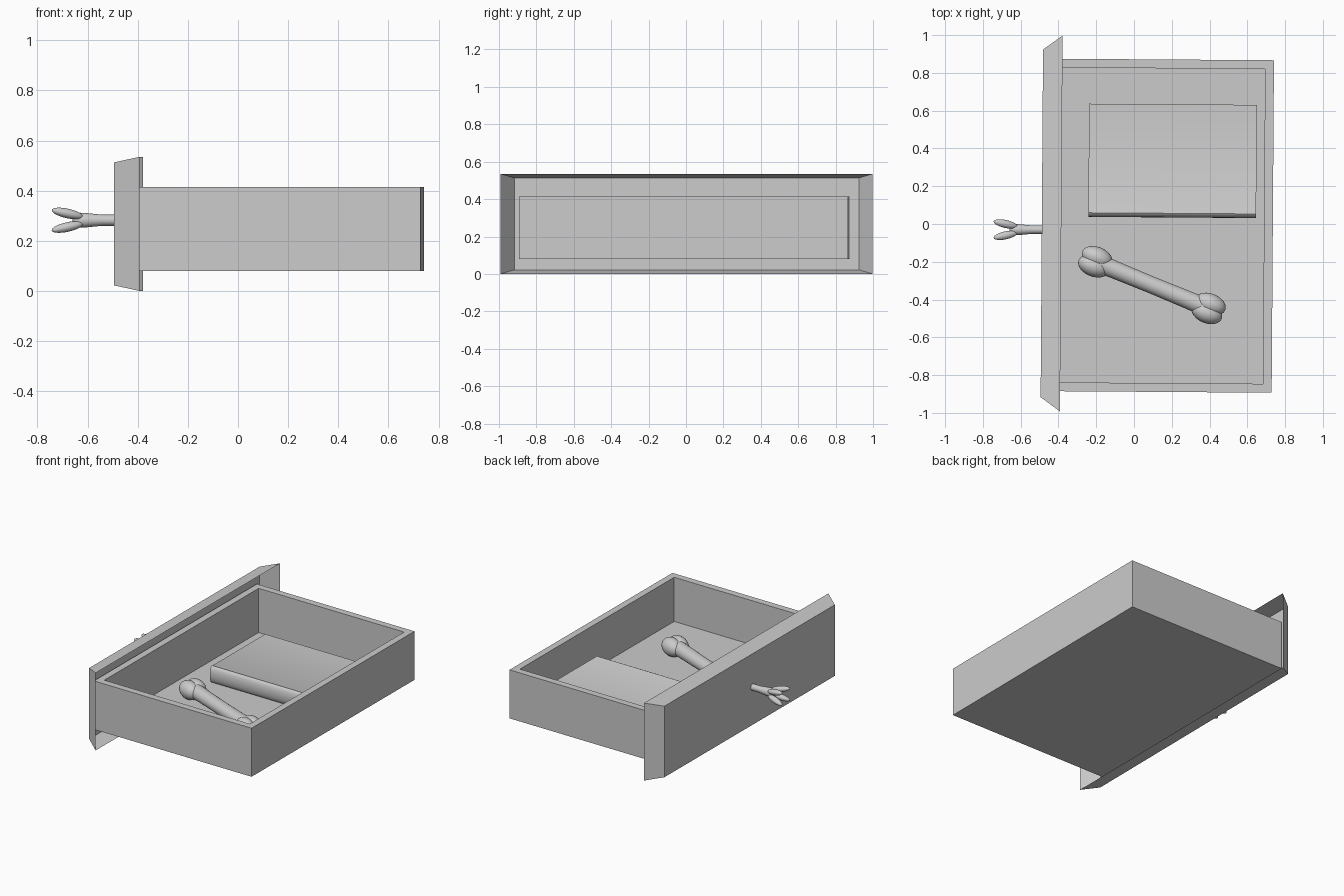
import bpy, bmesh, math
from mathutils import Vector, Matrix

cube = bpy.data.objects.get("Cube")
if cube:
    bpy.data.objects.remove(cube, do_unlink=True)

grey = bpy.data.materials.new("plain_grey")
grey.use_nodes = True
grey.diffuse_color = (0.6, 0.6, 0.6, 1)
grey.node_tree.nodes["Principled BSDF"].inputs["Base Color"].default_value = (0.6, 0.6, 0.6, 1)

TILT = Matrix.Rotation(-0.007, 4, 'Z')  # the whole drawer sits slightly turned
FLOOR = 0.11


def finish(name, bm, smooth=None, tilt=True):
    if tilt:
        bm.transform(TILT)
    mesh = bpy.data.meshes.new(name)
    bm.to_mesh(mesh)
    bm.free()
    mesh.materials.append(grey)
    obj = bpy.data.objects.new(name, mesh)
    bpy.context.collection.objects.link(obj)
    if smooth:
        bpy.ops.object.select_all(action='DESELECT')
        obj.select_set(True)
        bpy.context.view_layer.objects.active = obj
        bpy.ops.object.shade_smooth_by_angle(angle=math.radians(smooth))
    return obj


def box(bm, lo, hi):
    lo, hi = Vector(lo), Vector(hi)
    m = Matrix.Translation((lo + hi) / 2) @ Matrix.Diagonal((*(hi - lo), 1))
    return bmesh.ops.create_cube(bm, size=1, matrix=m)["verts"]


def face_towards(bm, axis):
    return max(bm.faces, key=lambda f: f.normal.dot(Vector(axis)))


def ellipsoid(bm, centre, radii, turn):
    m = Matrix.Translation(centre) @ turn @ Matrix.Diagonal((*radii, 1))
    bmesh.ops.create_uvsphere(bm, u_segments=24, v_segments=14, radius=1, matrix=m)


def lathe(bm, profile, matrix, sides=24):
    # profile holds (distance along local x, radius)
    rings = []
    for d, r in profile:
        angles = [2 * math.pi * i / sides for i in range(sides)]
        rings.append([bm.verts.new(matrix @ Vector((d, r * math.cos(a), r * math.sin(a))))
                      for a in angles])
    for a, b in zip(rings, rings[1:]):
        for i in range(sides):
            j = (i + 1) % sides
            bm.faces.new((a[i], a[j], b[j], b[i]))
    bm.faces.new(rings[0])
    bm.faces.new(rings[-1])
    bmesh.ops.recalc_face_normals(bm, faces=bm.faces)


# Drawer tray: a block with its top inset and pushed down to the floor
bm = bmesh.new()
box(bm, (-0.475, -0.888, 0.08), (0.735, 0.872, 0.415))
bm.normal_update()
top = face_towards(bm, (0, 0, 1))
bmesh.ops.inset_individual(bm, faces=[top], thickness=0.066)
pushed = bmesh.ops.extrude_discrete_faces(bm, faces=[top])["faces"][0]
bmesh.ops.translate(bm, verts=pushed.verts, vec=(0, 0, FLOOR - 0.415))
finish("drawer_tray", bm)

# Front panel: a flared shell, open at the back
bm = bmesh.new()
for v in box(bm, (-0.488, -0.995, 0), (-0.385, 0.995, 0.535)):
    if v.co.x < -0.45:
        v.co.y *= 0.925
        v.co.z = 0.267 + (v.co.z - 0.267) * 0.917
bm.normal_update()
bmesh.ops.delete(bm, geom=[face_towards(bm, (1, 0, 0))], context='FACES_ONLY')
finish("front_panel", bm)

# Book cover: a bracket-shaped profile with a rounded spine, drawn out along x
bm = bmesh.new()
z0, z1, thick = FLOOR + 0.002, 0.222, 0.012
mid, half = (z0 + z1) / 2, (z1 - z0) / 2
outline = [(0.635, z0), (0.065, z0)]
for i in range(9):
    a = math.pi * i / 8
    outline.append((0.058 - 0.022 * math.sin(a), mid - (half + 0.003) * math.cos(a)))
outline += [(0.065, z1), (0.635, z1), (0.635, z1 - thick), (0.065, z1 - thick),
            (0.065, z0 + thick), (0.635, z0 + thick)]
cover = bm.faces.new([bm.verts.new((-0.242, y, z)) for y, z in outline])
drawn = bmesh.ops.extrude_face_region(bm, geom=[cover])["geom"]
bmesh.ops.translate(bm, verts=[g for g in drawn if isinstance(g, bmesh.types.BMVert)],
                    vec=(0.888, 0, 0))
bmesh.ops.recalc_face_normals(bm, faces=bm.faces)
finish("book_cover", bm, smooth=40)

# Book pages
bm = bmesh.new()
box(bm, (-0.232, 0.06, z0 + 0.01), (0.636, 0.625, z1 - 0.01))
finish("book_pages", bm)

# Loose bone: a shaft with two lobes at each end
bm = bmesh.new()
start, end = Vector((-0.205, -0.2, 0.17)), Vector((0.395, -0.447, 0.17))
span = end - start
turn = Matrix.Rotation(math.atan2(span.y, span.x), 4, 'Z')
length = span.length
lathe(bm, [(0, 0.05), (0.12, 0.047), (length / 2, 0.045), (length - 0.12, 0.047), (length, 0.05)],
      Matrix.Translation(start) @ turn)
for tip in (start, end):
    for side in (-1, 1):
        ellipsoid(bm, tip + turn @ Vector((0, side * 0.025, 0)), (0.085, 0.055, 0.06), turn)
finish("loose_bone", bm, smooth=50, tilt=False)

# Handle: a small limb that splits into four splayed toes
bm = bmesh.new()
root = Vector((-0.48, -0.03, 0.282))
lathe(bm, [(0, 0.022), (-0.06, 0.022), (-0.12, 0.028), (-0.15, 0.03), (-0.17, 0.024), (-0.18, 0.01)],
      Matrix.Translation(root))
for sy in (-1, 1):
    for sz in (-1, 1):
        lean = Vector((-1, 0.22 * sy, 0.22 * sz)).to_track_quat('X', 'Z').to_matrix().to_4x4()
        ellipsoid(bm, root + Vector((-0.2, 0.03 * sy, 0.027 * sz)), (0.066, 0.021, 0.019), lean)
finish("handle", bm, smooth=50, tilt=False)
